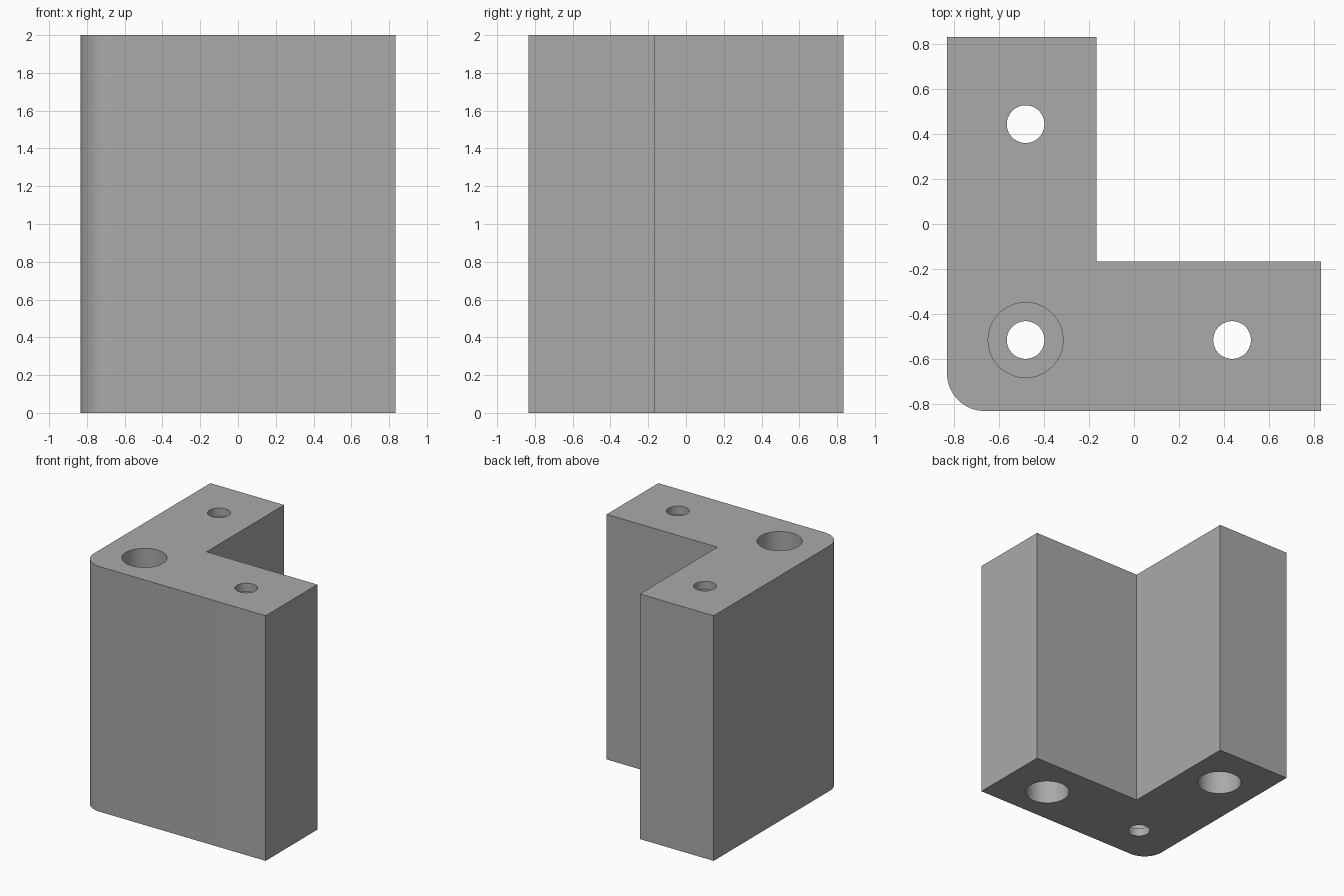
import bpy, bmesh
from math import pi, sin, cos, radians

cube = bpy.data.objects.get("Cube")
if cube:
    bpy.data.objects.remove(cube, do_unlink=True)

HEIGHT, HALF, INNER = 2.0, 0.833, -0.167
FILLET, BORE, COUNTERBORE, WEB = 0.167, 0.084, 0.167, 0.067

grey = bpy.data.materials.new("plain grey")
grey.use_nodes = True
colour = (0.4, 0.4, 0.4, 1)
grey.diffuse_color = colour
grey.node_tree.nodes["Principled BSDF"].inputs["Base Color"].default_value = colour


def extrude_profile(name, points, z0, z1):
    """Solid prism from a flat outline."""
    bm = bmesh.new()
    face = bm.faces.new([bm.verts.new((x, y, z0)) for x, y in points])
    top = bmesh.ops.extrude_face_region(bm, geom=[face])["geom"]
    bmesh.ops.translate(bm, vec=(0, 0, z1 - z0),
                        verts=[v for v in top if isinstance(v, bmesh.types.BMVert)])
    bmesh.ops.recalc_face_normals(bm, faces=bm.faces)
    mesh = bpy.data.meshes.new(name)
    bm.to_mesh(mesh)
    bm.free()
    obj = bpy.data.objects.new(name, mesh)
    bpy.context.collection.objects.link(obj)
    mesh.materials.append(grey)
    return obj


def arc(cx, cy, r, start, end, steps):
    return [(cx + r * cos(start + (end - start) * i / steps),
             cy + r * sin(start + (end - start) * i / steps)) for i in range(steps + 1)]


# L-shaped block with one rounded outer corner
c = FILLET - HALF
outline = arc(c, c, FILLET, pi, 1.5 * pi, 16) + [
    (HALF, -HALF), (HALF, INNER), (INNER, INNER), (INNER, HALF), (-HALF, HALF)]
block = extrude_profile("corner_bracket", outline, 0, HEIGHT)


def drill(x, y, r, z0, z1):
    """Cut a round hole through the block between two heights."""
    cutter = extrude_profile("hole_cutter", arc(x, y, r, 0, 2 * pi, 64)[:-1], z0, z1)
    cutter.hide_render = True
    mod = block.modifiers.new("hole", "BOOLEAN")
    mod.operation, mod.solver, mod.object = "DIFFERENCE", "EXACT", cutter
    bpy.context.view_layer.objects.active = block
    bpy.ops.object.modifier_apply(modifier=mod.name)
    bpy.data.objects.remove(cutter, do_unlink=True)


# Corner hole opens wide at the top, the two arm holes open wide at the bottom
for x, y, wide_top in [(-0.483, -0.517, True), (0.437, -0.517, False), (-0.483, 0.445, False)]:
    drill(x, y, BORE, -0.1, HEIGHT + 0.1)
    if wide_top:
        drill(x, y, COUNTERBORE, WEB, HEIGHT + 0.1)
    else:
        drill(x, y, COUNTERBORE, -0.1, HEIGHT - WEB)

# Smooth the hole walls and the rounded corner only
bpy.ops.object.select_all(action="DESELECT")
block.select_set(True)
bpy.context.view_layer.objects.active = block
bpy.ops.object.shade_smooth_by_angle(angle=radians(30))
